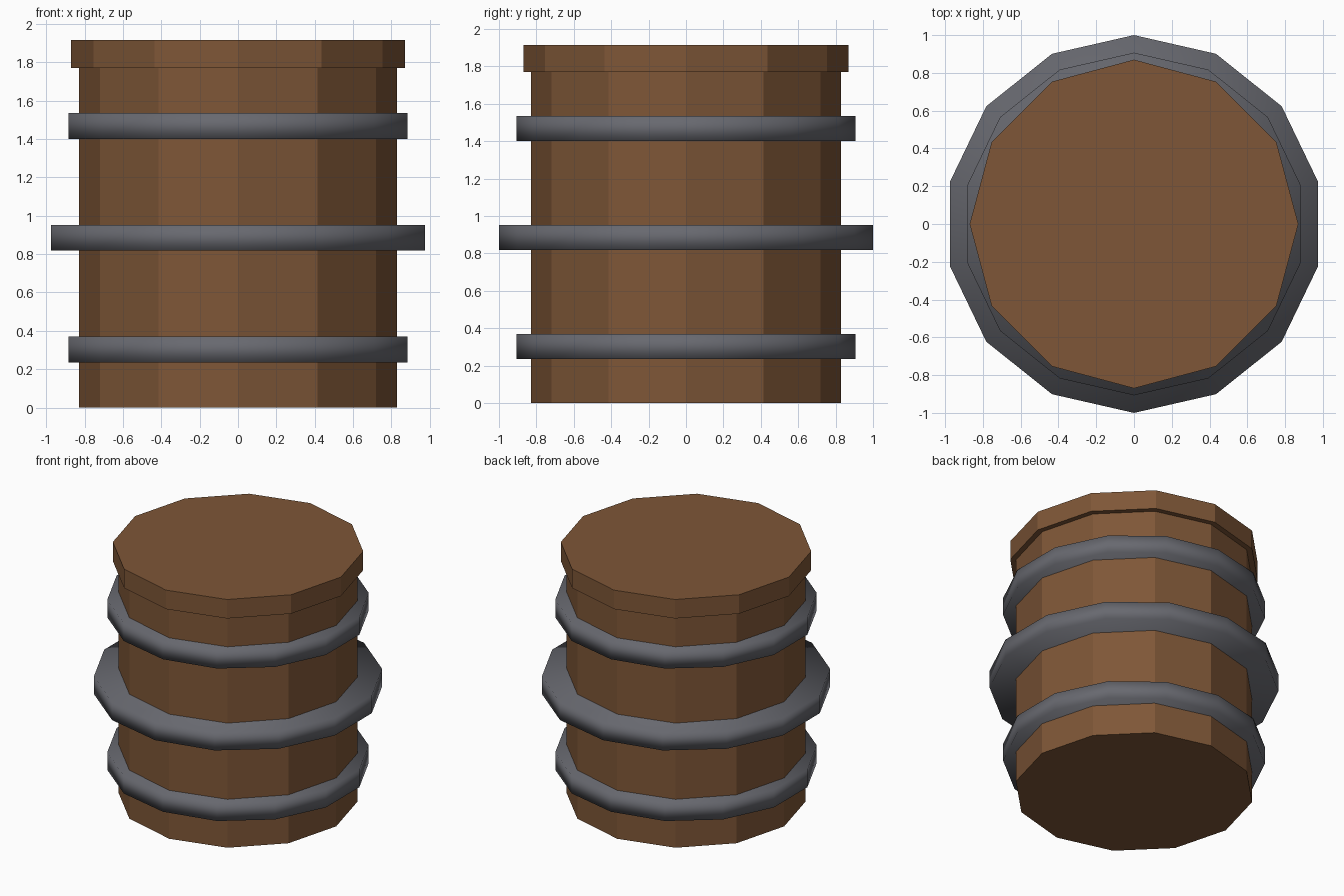
import bpy

if "Cube" in bpy.data.objects:
    bpy.data.objects.remove(bpy.data.objects["Cube"])


def material(name, rgb):
    mat = bpy.data.materials.new(name)
    mat.diffuse_color = (*rgb, 1.0)
    mat.use_nodes = True
    mat.node_tree.nodes["Principled BSDF"].inputs["Base Color"].default_value = mat.diffuse_color
    return mat


WOOD = material("wood", (0.21, 0.094, 0.038))
IRON = material("iron", (0.137, 0.14, 0.16))


def drum(name, sides, radius, z0, z1, mat, smooth=False):
    """Upright prism between two heights, first corner on the y axis."""
    bpy.ops.mesh.primitive_cylinder_add(
        vertices=sides, radius=radius, depth=z1 - z0,
        location=(0, 0, (z0 + z1) / 2))
    obj = bpy.context.object
    obj.name = name
    obj.data.materials.append(mat)
    if smooth:
        bpy.ops.object.shade_smooth()
    return obj


# Twelve-sided wooden body and overhanging lid
drum("barrel_body", 12, 0.83, 0.0, 1.77, WOOD)
drum("barrel_lid", 12, 0.87, 1.77, 1.915, WOOD)

# Fourteen-sided iron hoops, the middle one wider, softly shaded
for name, radius, z in (("lower_hoop", 0.907, 0.303),
                        ("middle_hoop", 1.0, 0.885),
                        ("upper_hoop", 0.907, 1.468)):
    drum(name, 14, radius, z - 0.067, z + 0.067, IRON, smooth=True)
